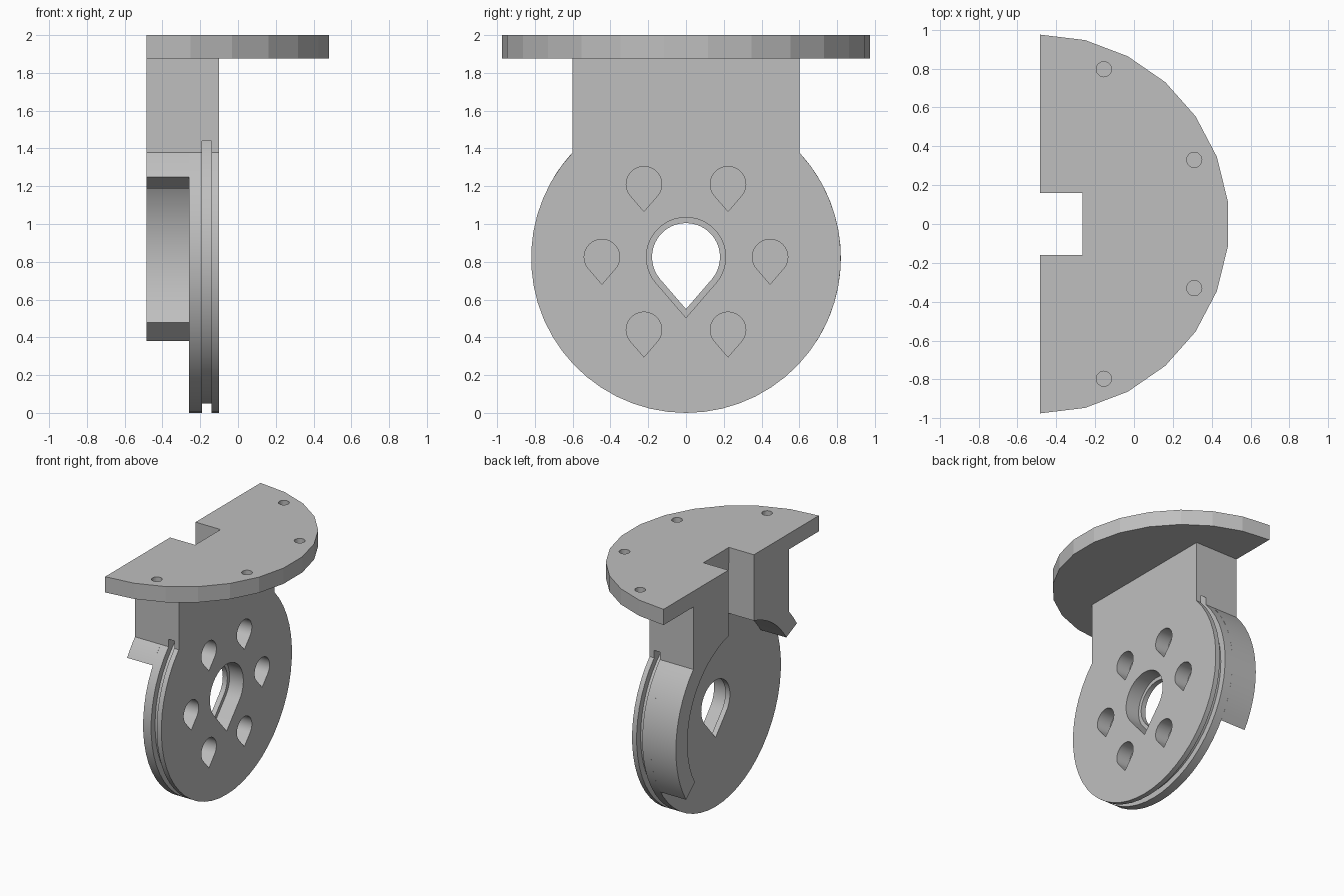
import bpy, bmesh
from math import sin, cos, asin, acos, radians, degrees, pi, hypot
from mathutils import Vector

cube = bpy.data.objects.get("Cube")
if cube:
    bpy.data.objects.remove(cube, do_unlink=True)

# Shared dimensions
HUB_Z, HUB_R = 0.82, 0.82
BACK, WEB, FACE = -0.485, -0.26, -0.10
NECK, SLOT = 0.60, 0.16
PLATE_Z, TOP = 1.875, 2.0
CORNER = degrees(acos(NECK / HUB_R))

grey = bpy.data.materials.new("plain grey")
grey.use_nodes = True
grey.diffuse_color = (0.52, 0.52, 0.52, 1)
grey.node_tree.nodes["Principled BSDF"].inputs["Base Color"].default_value = (0.52, 0.52, 0.52, 1)


def arc(radius, start, end, steps, cx=0.0, cy=HUB_Z):
    """Points on an arc, angles in degrees."""
    out = []
    for i in range(steps + 1):
        a = radians(start + (end - start) * i / steps)
        out.append((cx + radius * cos(a), cy + radius * sin(a)))
    return out


def teardrop(radius, y, z):
    """Round hole outline running tangentially to a point below."""
    tip = 1.53 * radius
    edge = degrees(asin(radius / tip))
    return arc(radius, -edge, 180 + edge, 32, y, z) + [(y, z - tip)]


def prism(name, profile, low, high, axis="X"):
    """Extrude a closed outline along an axis."""
    bm = bmesh.new()
    place = (lambda p: (low, p[0], p[1])) if axis == "X" else (lambda p: (p[0], p[1], low))
    face = bm.faces.new([bm.verts.new(place(p)) for p in profile])
    moved = bmesh.ops.extrude_face_region(bm, geom=[face])["geom"]
    step = Vector((high - low, 0, 0)) if axis == "X" else Vector((0, 0, high - low))
    bmesh.ops.translate(bm, vec=step, verts=[v for v in moved if isinstance(v, bmesh.types.BMVert)])
    bmesh.ops.recalc_face_normals(bm, faces=bm.faces)
    mesh = bpy.data.meshes.new(name)
    bm.to_mesh(mesh)
    bm.free()
    mesh.materials.append(grey)
    obj = bpy.data.objects.new(name, mesh)
    bpy.context.collection.objects.link(obj)
    return obj


def cut(obj, cutters):
    """Subtract the cutters, bake the result and remove them."""
    for c in cutters:
        mod = obj.modifiers.new("cut", "BOOLEAN")
        mod.operation, mod.solver, mod.object = "DIFFERENCE", "EXACT", c
    bpy.context.view_layer.update()
    graph = bpy.context.evaluated_depsgraph_get()
    mesh = bpy.data.meshes.new_from_object(obj.evaluated_get(graph))
    obj.modifiers.clear()
    obj.data = mesh
    for c in cutters:
        bpy.data.objects.remove(c, do_unlink=True)


def smooth(obj):
    bpy.ops.object.select_all(action="DESELECT")
    obj.select_set(True)
    bpy.context.view_layer.objects.active = obj
    bpy.ops.object.shade_smooth_by_angle(angle=radians(25))


# Disc and neck as one flat web
outline = arc(HUB_R, CORNER, -180 - CORNER, 40) + [(-NECK, PLATE_Z), (NECK, PLATE_Z)]
web = prism("disc_and_neck", outline, WEB, FACE)

# Belt groove around the disc edge
groove = prism("groove_cutter", arc(0.863, 0, 354, 59), -0.19, -0.14)
core = prism("groove_core", arc(0.77, 0, 354, 59), -0.25, -0.08)
cut(groove, [core])
cut(web, [groove])

# Stepped bore and ring of blind holes
cutters = [prism("bore", teardrop(0.18, 0, HUB_Z + 0.005), -0.4, 0.1),
           prism("counterbore", teardrop(0.21, 0, HUB_Z + 0.005), -0.22, 0.1)]
for i in range(6):
    a = i * pi / 3
    cutters.append(prism("pocket", teardrop(0.094, 0.445 * cos(a), HUB_Z + 0.005 + 0.445 * sin(a)),
                         -0.22, 0.1))
for c in cutters:
    cut(web, [c])
smooth(web)


# Rear rim walls: long guard on one side, short stub on the other
def rim(name, side, outer_end, inner_end):
    r = 0.675
    inner_start = degrees(acos(SLOT / r))
    pts = arc(HUB_R, outer_end, CORNER, 14)
    pts += [(NECK, PLATE_Z), (SLOT, PLATE_Z)]
    pts += arc(r, inner_start, inner_end, 18)
    smooth(prism(name, [(side * y, z) for y, z in pts], BACK, WEB))


rim("long_rim_guard", 1, -32.5, -30.5)
rim("short_rim_stub", -1, 31.6, 33.0)

# Half-round mounting plate with a rear notch
R = 0.975
step = 360 / 26
half = [(BACK + R * cos(radians(90 - step * k)), R * sin(radians(90 - step * k))) for k in range(14)]
notch = [(BACK, -SLOT), (-0.265, -SLOT), (-0.265, SLOT), (BACK, SLOT)]
plate = prism("mounting_plate", half + notch, PLATE_Z, TOP, "Z")

# Blind screw holes in the plate
holes = []
for s in (1, -1):
    for x, y in ((-0.155, 0.797), (0.31, 0.33)):
        holes.append(prism("screw_hole", arc(0.039, 0, 345, 23, x, s * y), TOP - 0.09, TOP + 0.1, "Z"))
cut(plate, holes)
